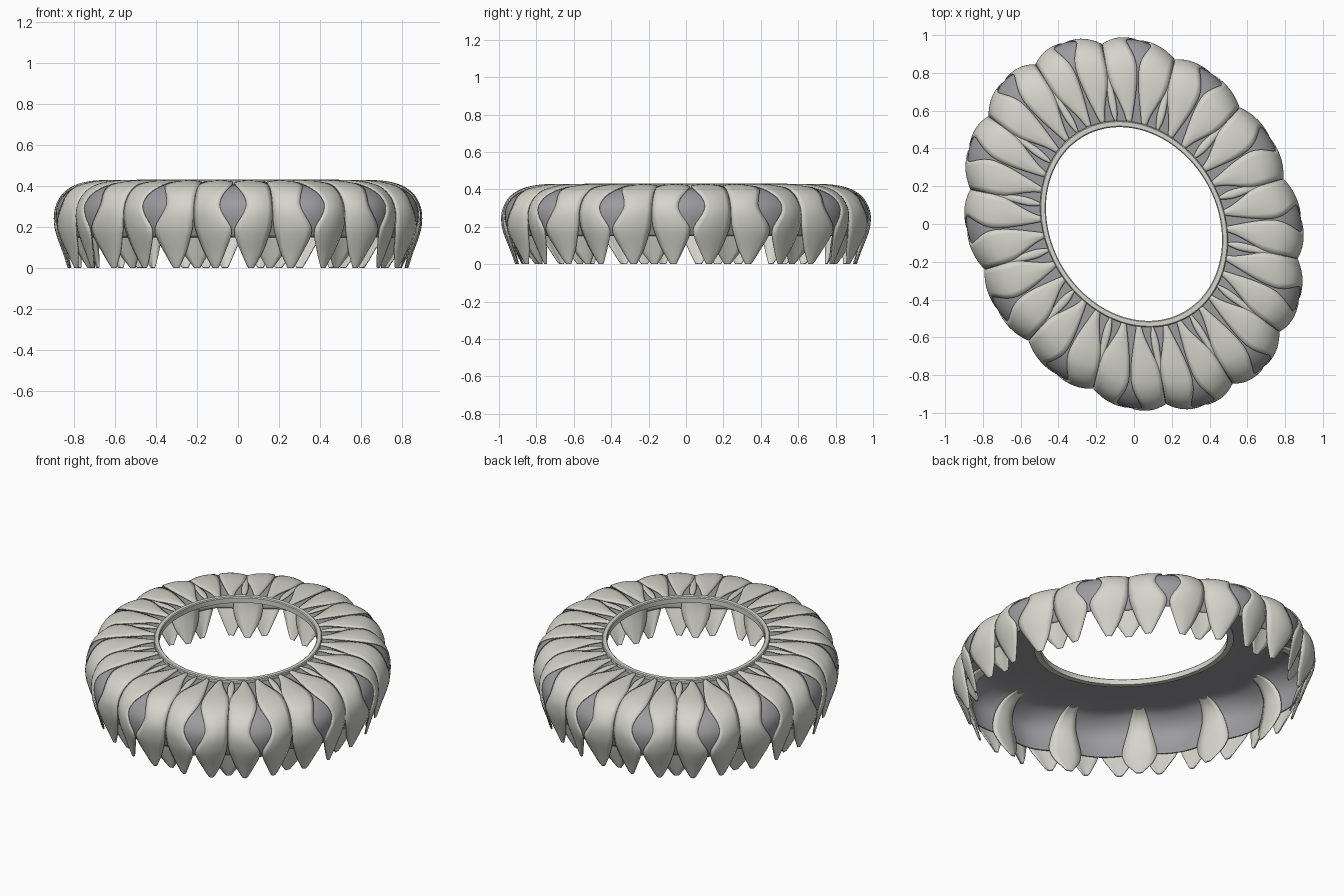
import bpy, bmesh, math

if "Cube" in bpy.data.objects:
    bpy.data.objects.remove(bpy.data.objects["Cube"])

N = 14                                   # lobes around the ring
PITCH = 360 / N
HALF = PITCH / 2
A, B = 0.86, 1.042                       # outer ellipse half axes
TILT = math.radians(30)                  # ellipse is turned in plan
PHASE = 2.0


def material(name, rgb):
    m = bpy.data.materials.new(name)
    m.diffuse_color = (*rgb, 1)
    m.use_nodes = True
    m.node_tree.nodes["Principled BSDF"].inputs["Base Color"].default_value = m.diffuse_color
    return m


petal_mat = material("pale stone", (0.66, 0.66, 0.60))
shell_mat = material("grey", (0.33, 0.33, 0.35))


def place(s, z, deg, lift=0.0):
    """Point at radial fraction s, height z, angle deg (0 = a lobe peak)."""
    d = abs((deg + HALF) % PITCH - HALF) / HALF
    w = min(1, max(0, (s - 0.55) / 0.4))
    r = s * (1 - 0.045 * w * d ** 1.6)
    # lift pushes outward on the wall and upward on the top
    out = min(1, max(0, (s - 0.78) / 0.2)) if z > 0.26 else 1
    r += lift * out
    z += lift * (1 - out)
    t = math.radians(deg + PHASE)
    x, y = A * r * math.cos(t), B * r * math.sin(t)
    c, n = math.cos(TILT), math.sin(TILT)
    return (x * c - y * n, x * n + y * c, z)


def smooth_rows(rows, steps=3):
    """Catmull-Rom through rows of numbers."""
    out = []
    for i in range(len(rows) - 1):
        p0, p1 = rows[max(i - 1, 0)], rows[i]
        p2, p3 = rows[i + 1], rows[min(i + 2, len(rows) - 1)]
        for k in range(steps):
            t = k / steps
            out.append([0.5 * (2 * b + (c - a) * t + (2 * a - 5 * b + 4 * c - d) * t * t
                               + (3 * b - a - 3 * c + d) * t ** 3)
                        for a, b, c, d in zip(p0, p1, p2, p3)])
    out.append(list(rows[-1]))
    return out


def grid(bm, rows, closed=False):
    vs = [[bm.verts.new(p) for p in r] for r in rows]
    n = len(vs[0])
    for a, b in zip(vs, vs[1:]):
        for j in range(n if closed else n - 1):
            k = (j + 1) % n
            bm.faces.new((a[j], b[j], b[k], a[k]))


def finish(name, bm, mat, thick=0.0):
    bmesh.ops.recalc_face_normals(bm, faces=bm.faces) if not thick else None
    me = bpy.data.meshes.new(name)
    bm.to_mesh(me)
    bm.free()
    me.materials.append(mat)
    ob = bpy.data.objects.new(name, me)
    bpy.context.collection.objects.link(ob)
    if thick:
        mod = ob.modifiers.new("thickness", "SOLIDIFY")
        mod.thickness = thick
        mod.offset = -1
    bpy.ops.object.select_all(action='DESELECT')
    ob.select_set(True)
    bpy.context.view_layer.objects.active = ob
    bpy.ops.object.shade_smooth_by_angle(angle=math.radians(40))
    return ob


# outer petals: radial fraction, height, edge near peak, edge near valley (degrees)
OUTER = [(0.545, 0.418, 3.0, 6.2), (0.60, 0.421, 2.0, 7.6), (0.68, 0.422, 0.9, 10.2),
         (0.76, 0.42, 0.3, 12.2), (0.84, 0.412, 0.4, 12.8), (0.90, 0.395, 1.5, 12.8),
         (0.955, 0.36, 3.3, 12.8), (0.988, 0.31, 4.2, 12.8), (0.999, 0.26, 3.0, 12.8),
         (0.993, 0.20, 0.7, 12.5), (0.978, 0.15, 0.7, 11.6), (0.95, 0.08, 2.5, 9.9),
         (0.928, 0.02, 4.3, 7.8), (0.92, 0.0, 5.1, 7.0)]
bm = bmesh.new()
M = 6
for i in range(N):
    for side in (1, -1):
        rows = []
        for s, z, e0, e1 in smooth_rows(OUTER):
            row = []
            for j in range(M + 1):
                f = j / M
                row.append(place(s, max(z, 0), i * PITCH + side * (e0 + (e1 - e0) * f),
                                 0.008 * math.sin(math.pi * f)))
            rows.append(row if side > 0 else row[::-1])
        grid(bm, rows)
finish("outer_petals", bm, petal_mat, 0.006)

# inner petals behind each valley: fraction, height, half width
INNER = [(0.545, 0.418, 0.8), (0.60, 0.422, 1.9), (0.66, 0.421, 2.0), (0.74, 0.414, 1.4),
         (0.84, 0.400, 2.0), (0.92, 0.365, 3.0), (0.965, 0.30, 4.0), (0.968, 0.22, 5.2),
         (0.957, 0.15, 5.8), (0.935, 0.08, 4.6), (0.915, 0.02, 2.0), (0.908, 0.0, 1.1)]
bm = bmesh.new()
for i in range(N):
    rows = []
    for s, z, h in smooth_rows(INNER):
        rows.append([place(s, max(z, 0), (i + 0.5) * PITCH + h * (j / 2 - 1),
                           0.006 * (1 - (j / 2 - 1) ** 2)) for j in range(5)])
    grid(bm, rows)
finish("inner_petals", bm, petal_mat, 0.006)

# grey lobed shell under the petals, open at the bottom
SHELL = [(0.53, 0.409), (0.60, 0.411), (0.70, 0.411), (0.78, 0.408), (0.85, 0.401),
         (0.90, 0.387), (0.95, 0.354), (0.983, 0.31), (0.992, 0.26), (0.983, 0.20),
         (0.966, 0.15)]
bm = bmesh.new()
SEG = N * 12
grid(bm, [[place(s, z, j * 360 / SEG) for j in range(SEG)]
          for s, z in smooth_rows(SHELL)], True)
finish("lobed_shell", bm, shell_mat, 0.008)

# plain rim around the opening
bm = bmesh.new()
RIM = [(0.513, 0.395), (0.513, 0.426), (0.518, 0.431), (0.542, 0.431),
       (0.547, 0.426), (0.547, 0.395), (0.513, 0.395)]
grid(bm, [[place(s, z, j * 360 / 112) for j in range(112)] for s, z in RIM], True)
bmesh.ops.remove_doubles(bm, verts=bm.verts, dist=1e-5)
finish("opening_rim", bm, petal_mat)
